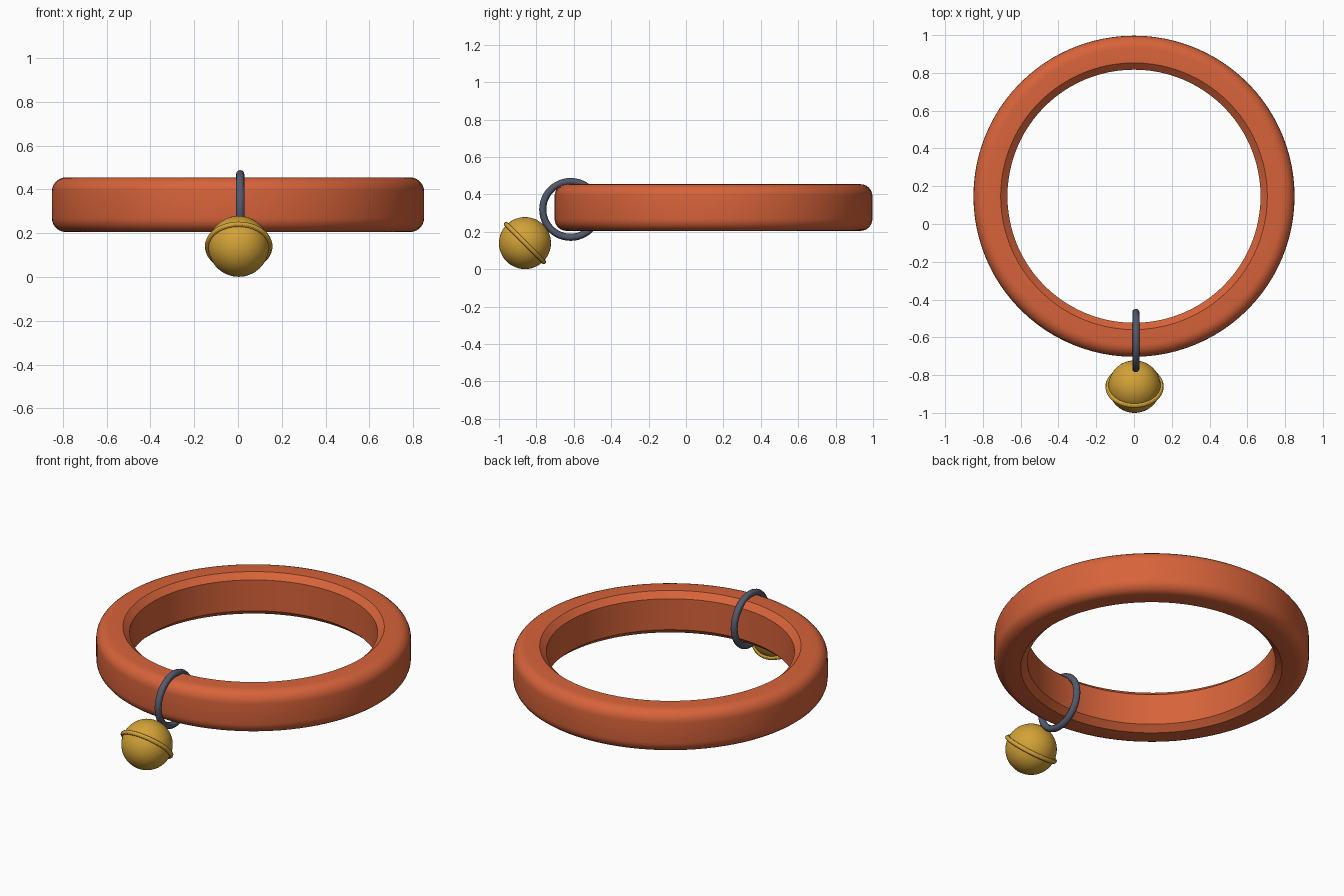
import bpy, bmesh, math
from mathutils import Matrix, Vector

if "Cube" in bpy.data.objects:
    bpy.data.objects.remove(bpy.data.objects["Cube"])


def material(name, rgb):
    m = bpy.data.materials.new(name)
    m.diffuse_color = (*rgb, 1)
    m.use_nodes = True
    m.node_tree.nodes["Principled BSDF"].inputs["Base Color"].default_value = m.diffuse_color
    return m


def lathe(name, profile, mat, steps, matrix, closed=True):
    """Spin an (r, z) profile round the local z axis."""
    bm = bmesh.new()
    rings = []
    for i in range(steps):
        a = 2 * math.pi * i / steps
        rings.append([bm.verts.new((r * math.cos(a), r * math.sin(a), z)) for r, z in profile])
    n = len(profile)
    for i in range(steps):
        a, b = rings[i], rings[(i + 1) % steps]
        for j in range(n if closed else n - 1):
            k = (j + 1) % n
            bm.faces.new((a[j], b[j], b[k], a[k]))
    bmesh.ops.recalc_face_normals(bm, faces=bm.faces)
    return finish(name, bm, mat, matrix)


def finish(name, bm, mat, matrix):
    me = bpy.data.meshes.new(name)
    bm.to_mesh(me)
    bm.free()
    me.materials.append(mat)
    ob = bpy.data.objects.new(name, me)
    bpy.context.collection.objects.link(ob)
    ob.matrix_world = matrix
    bpy.ops.object.select_all(action='DESELECT')
    ob.select_set(True)
    bpy.context.view_layer.objects.active = ob
    bpy.ops.object.shade_smooth_by_angle(angle=math.radians(30))
    return ob


def circle(cr, cz, rad, a0, a1, n):
    return [(cr + rad * math.cos(math.radians(a0 + (a1 - a0) * i / n)),
             cz + rad * math.sin(math.radians(a0 + (a1 - a0) * i / n))) for i in range(n + 1)]


orange = material("orange_leather", (0.68, 0.125, 0.042))
slate = material("slate_metal", (0.09, 0.1, 0.15))
gold = material("gold_metal", (0.65, 0.36, 0.038))

# Collar band: rounded outer corners, chamfered inner corners
H, R = 0.125, 0.065
band = [(0.67, H - 0.033), (0.67, -H + 0.033), (0.706, -H)]
band += circle(0.85 - R, -H + R, R, -90, 0, 6)
band += circle(0.85 - R, H - R, R, 0, 90, 6)
band += [(0.706, H)]
lathe("collar_band", band, orange, 96, Matrix.Translation((0, 0.147, 0.33)))

# Hanging ring looped round the band
lathe("hanging_ring", circle(0.149, 0, 0.019, 0, 360, 12)[:-1], slate, 48,
      Matrix.Translation((0.01, -0.617, 0.32)) @ Matrix.Rotation(math.pi / 2, 4, 'Y'))

# Bell: ball with a tilted seam rim, its axis leaning towards the collar
tilt = Matrix.Translation((0.003, -0.861, 0.14)) @ Vector((0, 1, 1)).to_track_quat('Z', 'Y').to_matrix().to_4x4()
bm = bmesh.new()
bmesh.ops.create_uvsphere(bm, u_segments=48, v_segments=24, radius=0.139)
finish("bell_ball", bm, gold, tilt)
lathe("bell_rim", circle(0.142, 0, 0.0125, 0, 360, 12)[:-1], gold, 48, tilt)
